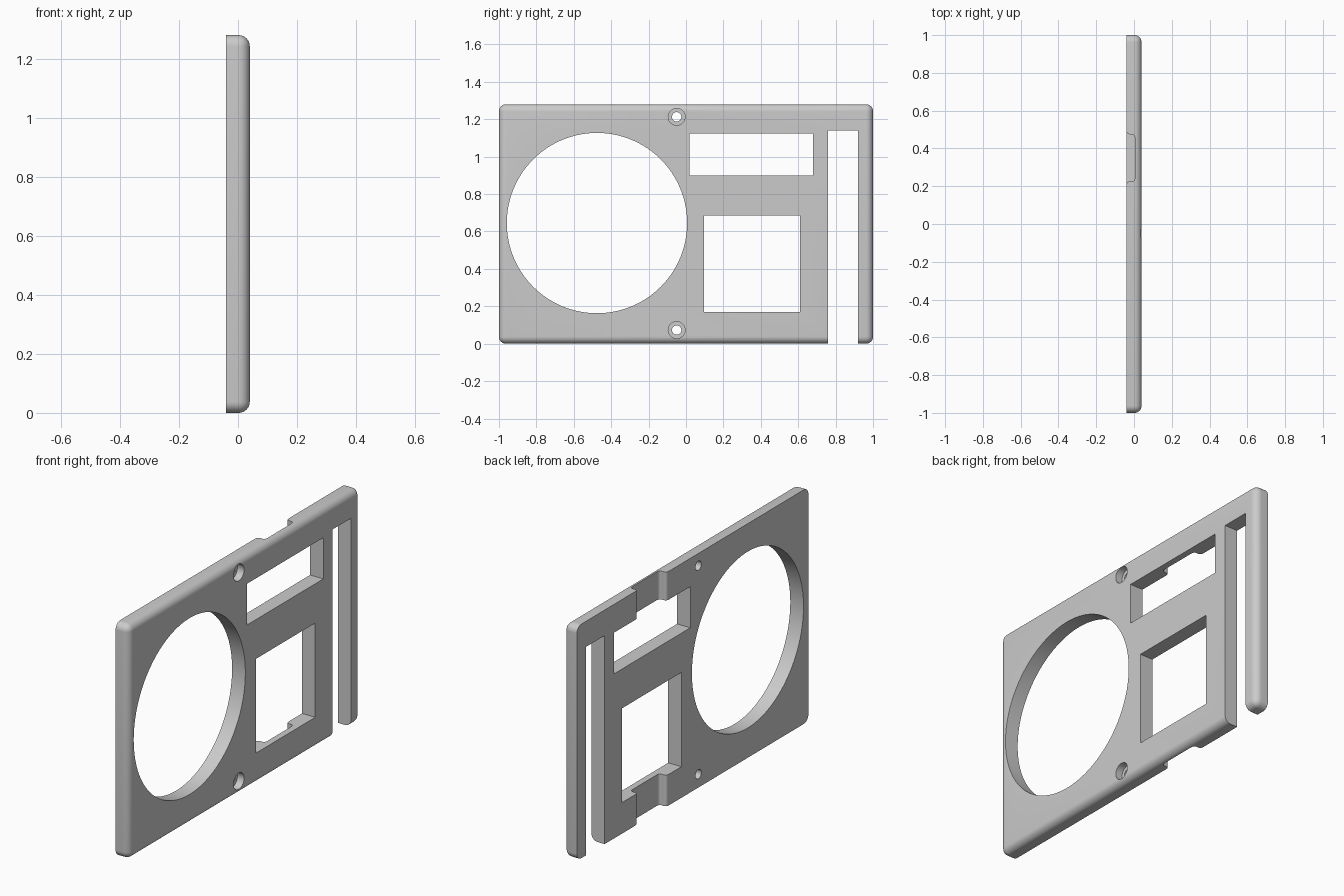
import bpy, bmesh, math
from mathutils import Matrix

if "Cube" in bpy.data.objects:
    bpy.data.objects.remove(bpy.data.objects["Cube"], do_unlink=True)

HEIGHT = 1.28
BACK, FACE = -0.04, 0.04
EDGE_RADIUS = 0.038

grey = bpy.data.materials.new("light grey")
grey.use_nodes = True
colour = (0.6, 0.6, 0.6, 1)
grey.diffuse_color = colour
grey.node_tree.nodes["Principled BSDF"].inputs["Base Color"].default_value = colour


def to_object(bm, name):
    bmesh.ops.recalc_face_normals(bm, faces=bm.faces)
    mesh = bpy.data.meshes.new(name)
    bm.to_mesh(mesh)
    bm.free()
    mesh.materials.append(grey)
    obj = bpy.data.objects.new(name, mesh)
    bpy.context.collection.objects.link(obj)
    return obj


def box_bmesh(x, y, z):
    bm = bmesh.new()
    bmesh.ops.create_cube(bm, size=1)
    for v in bm.verts:
        v.co = [lo if c < 0 else hi for c, (lo, hi) in zip(v.co, (x, y, z))]
    return bm


def box_cutter(name, y, z):
    return to_object(box_bmesh((-0.2, 0.2), y, z), name)


def round_cutter(name, y, z, radius, x=(-0.2, 0.2), sides=48):
    bm = bmesh.new()
    place = Matrix.Translation(((x[0] + x[1]) / 2, y, z)) @ Matrix.Rotation(math.pi / 2, 4, 'Y')
    bmesh.ops.create_cone(bm, cap_ends=True, segments=sides, radius1=radius,
                          radius2=radius, depth=x[1] - x[0], matrix=place)
    return to_object(bm, name)


def channel_cutter(name, z):
    # S-shaped flanks leading into a flat floor, mirrored about the middle
    middle, depth = 0.35, 0.045
    flank = []
    for i in range(13):
        t = i / 12
        flank.append((BACK + depth * (t - math.sin(math.tau * t) / math.tau * 0.9),
                      0.15 - 0.05 * t - 0.008 * math.sin(math.tau * t)))
    half = [(-0.1, 0.15)] + flank
    outline = [(x, middle - d) for x, d in half] + [(x, middle + d) for x, d in reversed(half)]
    bm = bmesh.new()
    face = bm.faces.new([bm.verts.new((x, y, z[0])) for x, y in outline])
    top = bmesh.ops.extrude_face_region(bm, geom=[face])["geom"]
    bmesh.ops.translate(bm, vec=(0, 0, z[1] - z[0]),
                        verts=[g for g in top if isinstance(g, bmesh.types.BMVert)])
    return to_object(bm, name)


# Plate with rounded corners and a rounded outer face rim
bm = box_bmesh((BACK, FACE), (-1, 1), (0, HEIGHT))
rim = [e for e in bm.edges if max(v.co.x for v in e.verts) > 0]
bmesh.ops.bevel(bm, geom=rim, offset=EDGE_RADIUS, segments=8, profile=0.5, affect='EDGES')
plate = to_object(bm, "mounting_plate")

# Openings: fan hole, two windows, open slot
cutters = [
    round_cutter("fan_hole_cutter", -0.476, 0.645, 0.482, sides=128),
    box_cutter("upper_window_cutter", (0.02, 0.68), (0.90, 1.125)),
    box_cutter("lower_window_cutter", (0.097, 0.61), (0.17, 0.685)),
    box_cutter("slot_cutter", (0.76, 0.92), (-0.2, 1.14)),
    channel_cutter("upper_channel_cutter", (1.0, HEIGHT + 0.1)),
    channel_cutter("lower_channel_cutter", (-0.1, 0.4)),
]
# Counterbored screw holes
for label, z in (("lower", 0.073), ("upper", 1.213)):
    cutters.append(round_cutter(label + "_screw_cutter", -0.05, z, 0.025))
    cutters.append(round_cutter(label + "_counterbore_cutter", -0.05, z, 0.045, x=(0, 0.2)))

for cutter in cutters:
    cutter.hide_render = True
    mod = plate.modifiers.new(cutter.name, 'BOOLEAN')
    mod.operation = 'DIFFERENCE'
    mod.solver = 'EXACT'
    mod.object = cutter

# Bake the cuts and drop the cutters
bpy.context.view_layer.update()
baked = bpy.data.meshes.new_from_object(plate.evaluated_get(bpy.context.evaluated_depsgraph_get()))
plate.modifiers.clear()
plate.data = baked
baked.materials.clear()
baked.materials.append(grey)
for cutter in cutters:
    bpy.data.objects.remove(cutter, do_unlink=True)

bpy.ops.object.select_all(action='DESELECT')
plate.select_set(True)
bpy.context.view_layer.objects.active = plate
bpy.ops.object.shade_smooth_by_angle(angle=math.radians(30))
